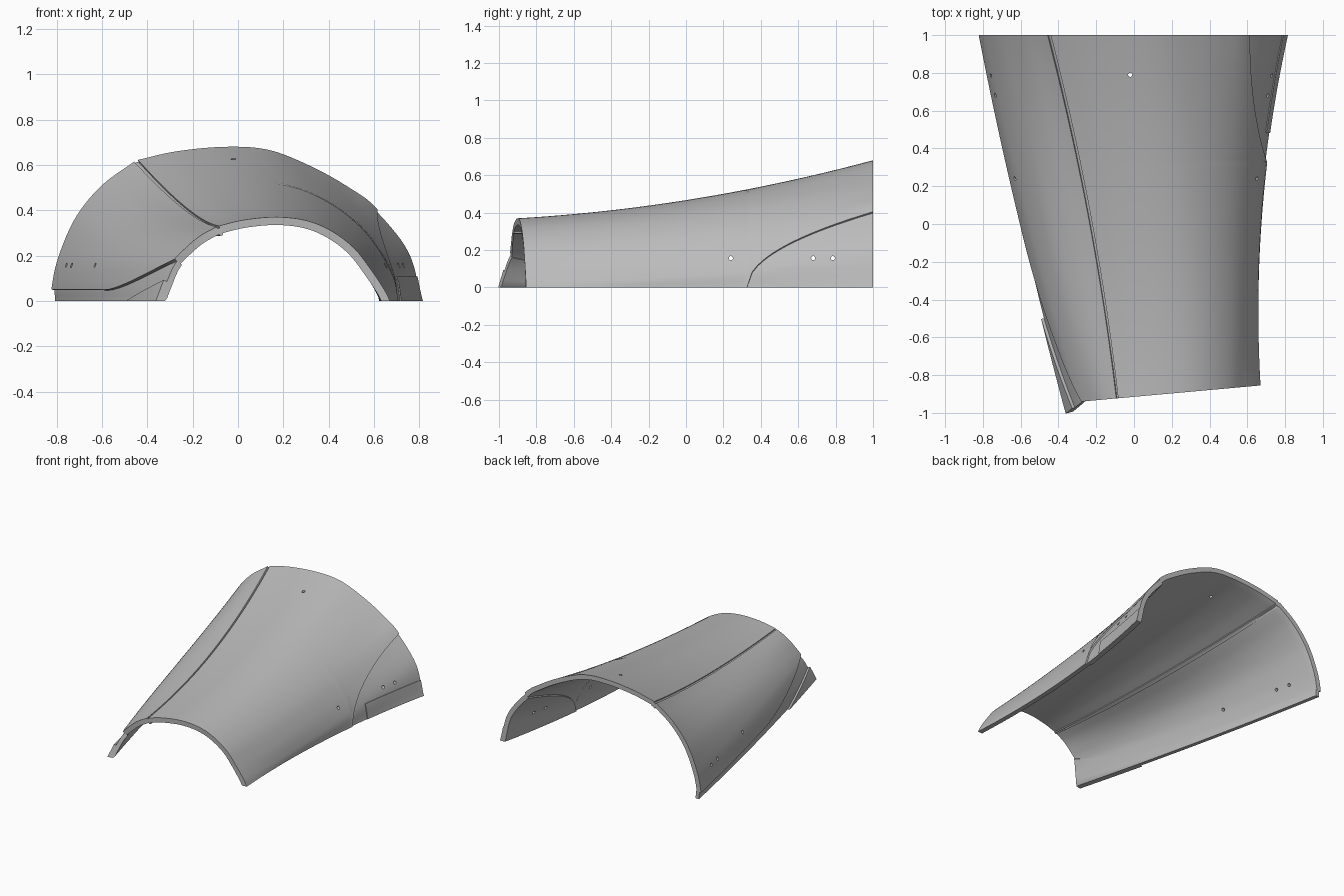
import bpy, bmesh
from mathutils import Vector

if "Cube" in bpy.data.objects:
    bpy.data.objects.remove(bpy.data.objects["Cube"])

# Cross-sections (x, z in hundredths) from the left edge over the top to the right edge
BACK = [(-82, 0), (-82, 7), (-79, 20), (-71.5, 37), (-60, 51), (-45, 62), (-27, 66),
        (-5, 68), (14, 66.5), (33, 59), (49, 50), (61, 41), (76, 22), (82, 0)]
MIDDLE = [(-61, 0), (-60, 8), (-56, 19), (-48, 29), (-37, 36), (-23.5, 41), (-10, 45),
          (8, 47.5), (25, 46), (40, 40), (53, 30), (62, 18), (67, 7), (68, 0)]
FRONT = [(-36, 0), (-33, 8), (-29, 17), (-23.5, 23), (-17, 28.5), (-9, 33), (3, 35.8),
         (17, 37), (30, 35.5), (41, 31), (51, 23.5), (58.5, 14), (64.5, 5), (67, 0)]
CREASE, LAST = 5, 13
ROWS = 66
TIP = 24 / ROWS          # where the side panel runs out
THICK = 0.035

metal = bpy.data.materials.new("plain_grey")
metal.use_nodes = True
grey = (0.5, 0.5, 0.5, 1)
metal.diffuse_color = grey
metal.node_tree.nodes["Principled BSDF"].inputs["Base Color"].default_value = grey


def on_section(section, u):
    """Smooth curve through a section, with a sharp break at the crease."""
    pts = [Vector(p) / 100 for p in section]
    i = min(int(u), LAST - 1)
    f = u - i

    def tangent(k, side):
        if k in (0, CREASE, LAST):
            return pts[i + 1] - pts[i]
        return (pts[k + 1] - pts[k - 1]) / 2

    a, b = pts[i], pts[i + 1]
    ta, tb = tangent(i, 1), tangent(i + 1, 0)
    return (a * (2*f**3 - 3*f*f + 1) + ta * (f**3 - 2*f*f + f)
            + b * (3*f*f - 2*f**3) + tb * (f**3 - f*f))


def surface(u, v):
    """Shell point: u runs around the section, v from back to front."""
    back, mid, front = (on_section(s, u) for s in (BACK, MIDDLE, FRONT))
    p = back * (2*v - 1) * (v - 1) + mid * 4 * v * (1 - v) + front * v * (2*v - 1)
    end = -0.915 + 0.09 * front.x - 0.7 * max(0, -0.28 - front.x)
    return Vector((p.x, 1 - v * (1 - end), p.y))


def normal(u, v):
    e = 0.01
    u0, v0 = min(u, LAST - e), min(v, 1 - e)
    p = surface(u0, v0)
    return (surface(u0, v0 + e) - p).cross(surface(u0 + e, v0) - p).normalized()


def at_height(z, v, low, high):
    """Section position between low (at the edge) and high with the given height."""
    for _ in range(25):
        mid = (low + high) / 2
        if surface(mid, v).z < z:
            low = mid
        else:
            high = mid
    return low


def patch(name, u_start, u_end, v_range=(0, 1), cols=12, lift=0.0, thick=THICK):
    """Solid curved plate between two lines that run along the shell."""
    bm = bmesh.new()
    rows = max(2, round(ROWS * (v_range[1] - v_range[0])))
    grid = []
    for i in range(rows + 1):
        v = v_range[0] + (v_range[1] - v_range[0]) * i / rows
        a, b = u_start(v), u_end(v)
        us = [a + (b - a) * j / cols for j in range(cols + 1)]
        grid.append([bm.verts.new(surface(u, v) + normal(u, v) * lift) for u in us])
    for r, s in zip(grid, grid[1:]):
        for j in range(cols):
            bm.faces.new((r[j], s[j], s[j + 1], r[j + 1]))
    bmesh.ops.remove_doubles(bm, verts=bm.verts, dist=0.0002)
    mesh = bpy.data.meshes.new(name)
    bm.to_mesh(mesh)
    bm.free()
    obj = bpy.data.objects.new(name, mesh)
    bpy.context.collection.objects.link(obj)
    mesh.materials.append(metal)
    bpy.context.view_layer.objects.active = obj
    mod = obj.modifiers.new("thickness", 'SOLIDIFY')
    mod.thickness, mod.offset = thick, -1
    bpy.ops.object.modifier_apply(modifier=mod.name)
    # Trim flush with the ground and the back plane
    for vert in obj.data.vertices:
        vert.co.z = max(0, vert.co.z)
        vert.co.y = min(1, vert.co.y)
    return obj


# Lines that divide the shell
def left_line(v):
    rise = max(0, (v - 0.55) / 0.45)
    return at_height(0.05 + 0.135 * rise ** 1.5, v, 0, 4)


def side_line(v):
    if v >= TIP:
        return LAST
    return at_height(0.405 * (1 - v / TIP) ** 0.5, v, LAST, 9)


def fixed(u):
    return lambda v: u


# Main plates
left_panel = patch("left_panel", left_line, fixed(CREASE - 0.05), cols=24)
top_panel = patch("top_panel", fixed(CREASE + 0.05), side_line, cols=44)
side_panel = patch("side_panel", side_line, fixed(LAST), (0, TIP), 14, lift=-0.01)

# Recessed seam, lower band, front rail and side strip
patch("crease_seam", fixed(CREASE - 0.12), fixed(CREASE + 0.12), cols=4, lift=-0.009)
patch("lower_band", fixed(0), left_line, cols=6, lift=-0.014, thick=0.028)
patch("front_rail", fixed(0), lambda v: at_height(0.002 + 0.09 * (v - 0.75) / 0.25, v, 0, 3),
      (0.75, 1), 3, lift=0.002, thick=0.04)
patch("side_strip", lambda v: at_height(0.11, v, LAST, 9), fixed(LAST), (0, 0.28), 4,
      lift=-0.005, thick=0.02)


# Rivet holes
def drill(obj, location, sideways=True):
    bpy.ops.mesh.primitive_cylinder_add(vertices=16, radius=0.011, depth=0.6, location=location,
                                        rotation=(0, 1.5708 if sideways else 0, 0))
    cutter = bpy.context.object
    bpy.context.view_layer.objects.active = obj
    mod = obj.modifiers.new("hole", 'BOOLEAN')
    mod.operation, mod.solver, mod.object = 'DIFFERENCE', 'EXACT', cutter
    bpy.ops.object.modifier_apply(modifier=mod.name)
    bpy.data.objects.remove(cutter)


for y, right_plate in ((0.24, top_panel), (0.68, side_panel), (0.785, side_panel)):
    drill(left_panel, (-0.7, y, 0.157))
    drill(right_plate, (0.7, y, 0.157))
drill(top_panel, (-0.02, 0.79, 0.6), sideways=False)

# Smooth the curved faces, keep the plate edges sharp
bpy.ops.object.select_all(action='DESELECT')
for obj in bpy.context.collection.objects:
    if obj.type == 'MESH' and metal.name in obj.data.materials:
        obj.select_set(True)
        bpy.context.view_layer.objects.active = obj
bpy.ops.object.shade_smooth_by_angle(angle=0.6)
